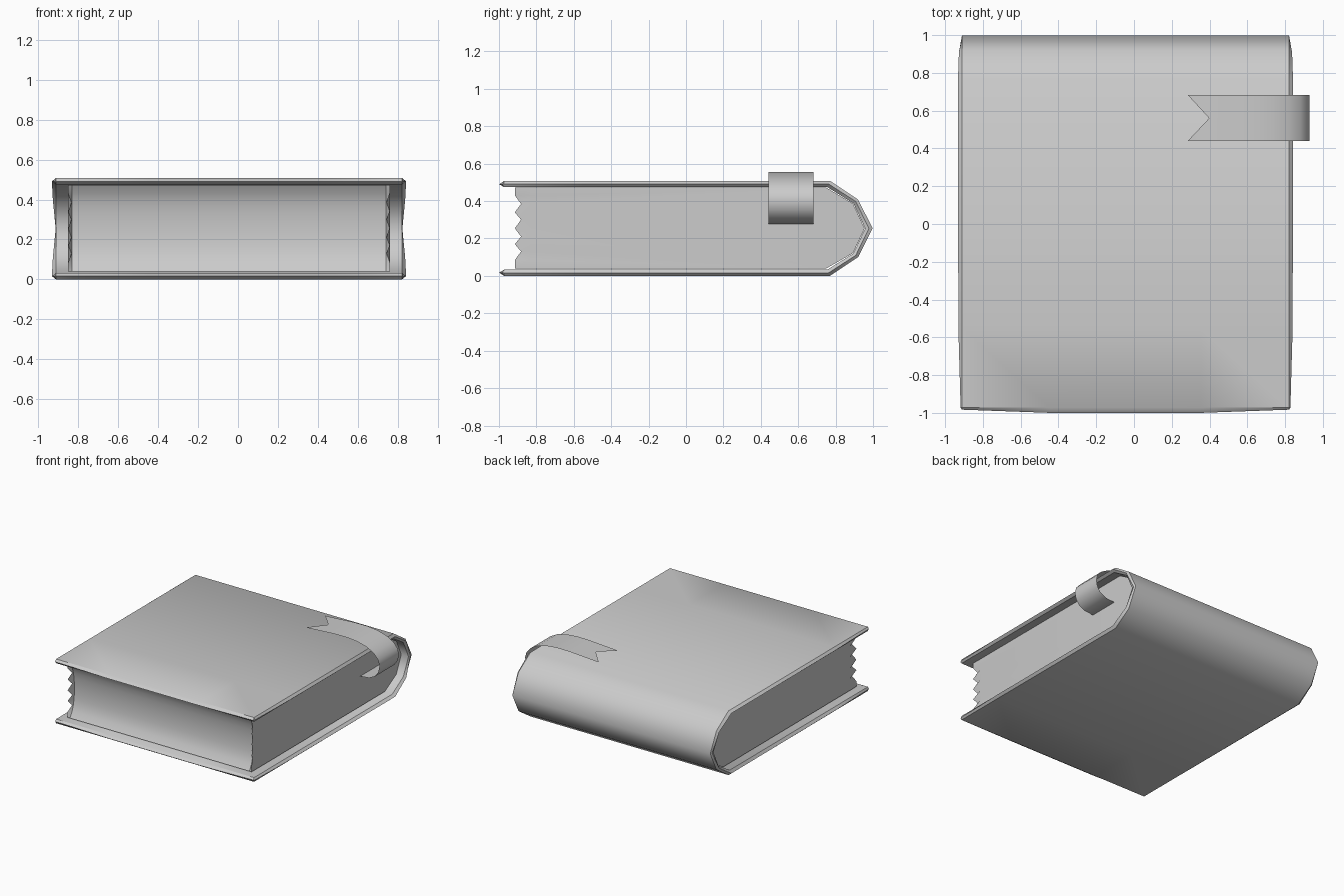
import bpy, bmesh, math

if "Cube" in bpy.data.objects:
    bpy.data.objects.remove(bpy.data.objects["Cube"])

CX = -0.045  # book centre in x


def loft(name, rings, caps=False, closed=True, limit=35, keep_smooth=None):
    """Skin a list of equal-length point rings, smooth with sharp creases."""
    bm = bmesh.new()
    vs = [[bm.verts.new(p) for p in r] for r in rings]
    n = len(rings[0])
    for a, b in zip(vs, vs[1:]):
        for i in range(n if closed else n - 1):
            j = (i + 1) % n
            bm.faces.new((a[i], a[j], b[j], b[i]))
    if caps:
        bm.faces.new(vs[0])
        bm.faces.new(vs[-1])
    bmesh.ops.remove_doubles(bm, verts=bm.verts, dist=0.0005)
    bmesh.ops.recalc_face_normals(bm, faces=bm.faces)
    for f in bm.faces:
        f.smooth = True
    for e in bm.edges:
        if len(e.link_faces) == 2 and e.calc_face_angle(0) > math.radians(limit):
            if not (keep_smooth and keep_smooth(e)):
                e.smooth = False
    me = bpy.data.meshes.new(name)
    bm.to_mesh(me)
    bm.free()
    ob = bpy.data.objects.new(name, me)
    bpy.context.collection.objects.link(ob)
    return ob


# Cover: stations around the book (outer yz, inner yz, ridge half width)
HW = 0.866
half = [((-0.995, 0.49), (-0.995, 0.49), HW),
        ((-0.972, 0.508), (-0.972, 0.475), 0.873),
        ((-0.55, 0.508), (-0.55, 0.475), 0.885),
        ((0.77, 0.508), (0.755, 0.475), 0.887),
        ((0.92, 0.408), (0.895, 0.388), 0.882)]
tip = [((0.998, 0.254), (0.958, 0.254), 0.868)]


def flip(s):
    return tuple((y, 0.508 - z) for y, z in s[:2]) + (s[2],)


stations = half + tip + [flip(s) for s in reversed(half)]
rings = []
for k, (o, i, w) in enumerate(stations):
    mid = ((o[0] + i[0]) / 2, (o[1] + i[1]) / 2)
    bow = 0.012 if k in (0, len(stations) - 1) else 0  # rounded front edge
    ring = []
    for x, p in [(-HW, o), (-w, mid), (-HW, i), (-0.4, i), (0.4, i),
                 (HW, i), (w, mid), (HW, o), (0.4, o), (-0.4, o)]:
        y = p[0] + (bow if abs(x) > 0.5 else -bow * 0.4)
        ring.append((x + CX, y, p[1]))
    rings.append(ring)


def spine_edge(e):
    a, b = (v.co for v in e.verts)
    return abs(a.x - b.x) > 0.3 and a.y > 0.7


loft("cover", rings, keep_smooth=spine_edge)

# Page block: hollow fore-edge with ragged corners
levels = [0.04, 0.085, 0.13, 0.17, 0.21, 0.255, 0.30, 0.34, 0.385, 0.43, 0.472]
hollow = [-0.915, -0.888, -0.872, -0.864, -0.86, -0.858]
hollow += hollow[-2::-1]
back = [(0.75, 0.472), (0.893, 0.386), (0.955, 0.254), (0.893, 0.122), (0.75, 0.04)]


def column(kind, side, x):
    ring = []
    for k, z in enumerate(levels):
        notch = k in (2, 4, 6, 8)
        if kind == "flat":
            ring.append((CX + side * x, -0.83, z))
        elif kind == "ragged":
            ring.append((CX + side * (x - 0.016 * notch), -0.882 if notch else -0.915, z))
        else:
            ring.append((CX + side * x, hollow[k], z))
    return ring + [(CX + side * x, y, z) for y, z in back]


loft("pages", [column("flat", -1, 0.805), column("ragged", -1, 0.805),
               column("hollow", -1, 0.785), column("hollow", 1, 0.785),
               column("ragged", 1, 0.805), column("flat", 1, 0.805)], caps=True)

# Ribbon bookmark: lies on the cover, curls over the edge to the pages
path = [(0.285, 0.538), (0.42, 0.546), (0.54, 0.554), (0.65, 0.555), (0.74, 0.546),
        (0.82, 0.525), (0.88, 0.492), (0.918, 0.45), (0.93, 0.405), (0.92, 0.355),
        (0.89, 0.312), (0.84, 0.287), (0.755, 0.278)]
strip = []
for k, (x, z) in enumerate(path):
    cut = 0.113 if k == 0 else 0  # swallowtail notch
    strip.append([(x, 0.44, z), (x + cut, 0.56, z + cut * 0.06), (x, 0.683, z)])
loft("ribbon_bookmark", strip, closed=False, limit=60)

# Rest the book on the ground
for ob in bpy.context.collection.objects:
    ob.location.z = 0.0
